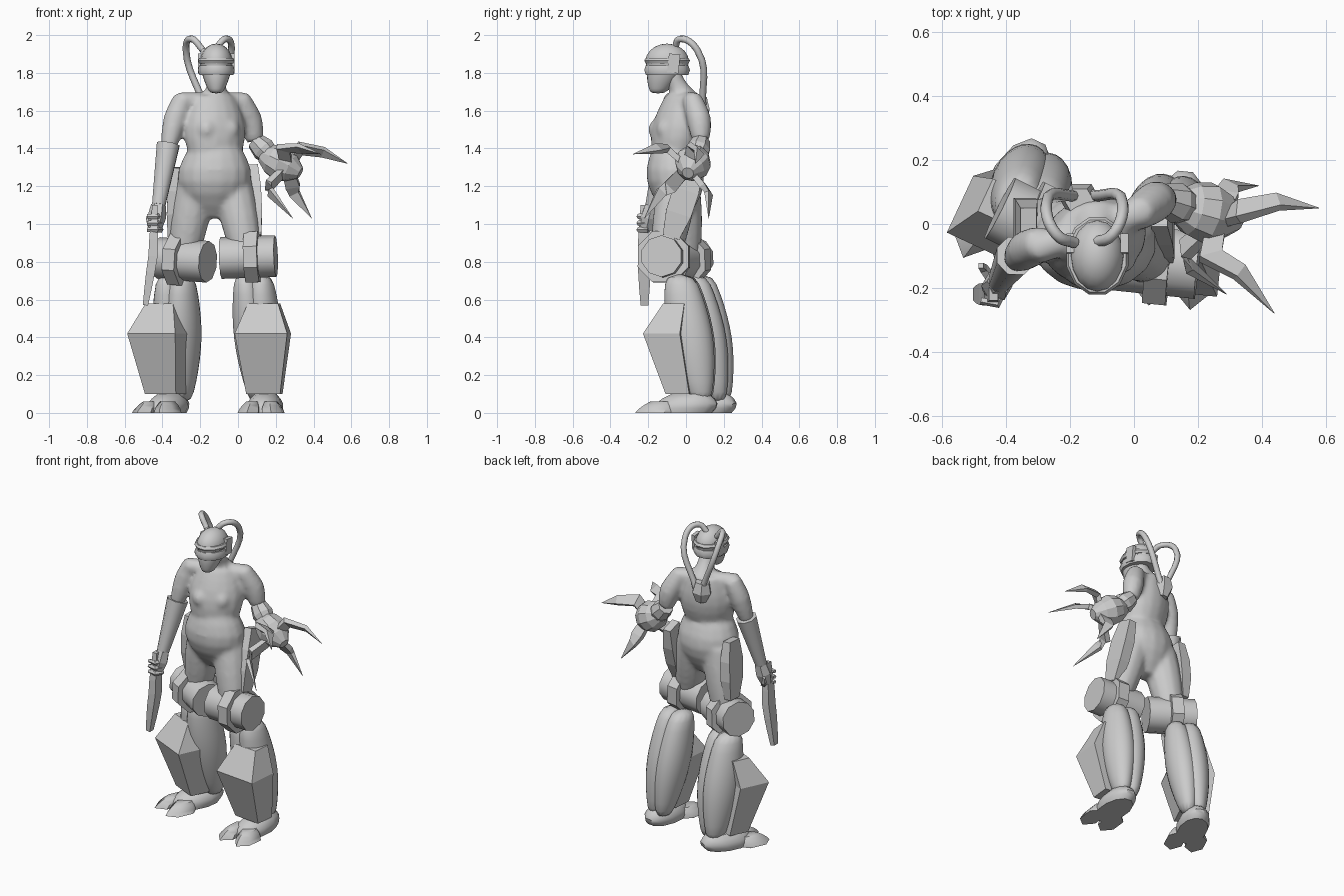
import bpy
import bmesh
from math import sin, cos, pi, radians
from mathutils import Matrix, Vector

if "Cube" in bpy.data.objects:
    bpy.data.objects.remove(bpy.data.objects["Cube"])

shade = (.6, .6, .6, 1)
grey = bpy.data.materials.new("plain grey")
grey.use_nodes = True
grey.diffuse_color = shade
grey.node_tree.nodes["Principled BSDF"].inputs["Base Color"].default_value = shade
UP = Vector((0, 0, 1))
SIDEWAYS = Vector((1, 0, 0))
DEPTH = Vector((0, 1, 0))


def finish(name, bm, style):
    """Turn a bmesh into a named, shaded object."""
    bmesh.ops.recalc_face_normals(bm, faces=bm.faces)
    mesh = bpy.data.meshes.new(name)
    bm.to_mesh(mesh)
    bm.free()
    mesh.materials.append(grey)
    part = bpy.data.objects.new(name, mesh)
    bpy.context.collection.objects.link(part)
    bpy.ops.object.select_all(action="DESELECT")
    part.select_set(True)
    bpy.context.view_layer.objects.active = part
    if style == "soft":
        rounding = part.modifiers.new("rounding", "SUBSURF")
        rounding.levels = rounding.render_levels = 1
        bpy.ops.object.shade_smooth()
    elif style == "edged":
        bpy.ops.object.shade_smooth_by_angle(angle=radians(45))
    return part


def along(path, t):
    """Point at fraction t of a path with evenly weighted corners."""
    spot = t * (len(path) - 1)
    i = min(int(spot), len(path) - 2)
    return Vector(path[i]).lerp(Vector(path[i + 1]), spot - i)


def limb(name, path, start, end, bulge=0, sides=12, steps=6, flat=1,
         across=SIDEWAYS, level=False, style="soft"):
    """Sweep a ring along a path; radius runs start to end, swelling midway."""
    bm = bmesh.new()
    rings = []
    for i in range(steps + 1):
        t = i / steps
        heading = along(path, min(t + 1 / steps, 1)) - along(path, max(t - 1 / steps, 0))
        heading = UP if level else heading.normalized()
        v = (across - heading * across.dot(heading)).normalized()
        u = heading.cross(v)
        radius = (start + (end - start) * t + bulge * sin(pi * t)) / cos(pi / sides)
        turns = [2 * pi * (k + .5) / sides for k in range(sides)]
        rings.append([bm.verts.new(along(path, t) + radius * (u * cos(a) + v * flat * sin(a)))
                      for a in turns])
    for lower, upper in zip(rings, rings[1:]):
        for k in range(sides):
            n = (k + 1) % sides
            bm.faces.new((lower[k], lower[n], upper[n], upper[k]))
    bm.faces.new(rings[0])
    bm.faces.new(rings[-1])
    return finish(name, bm, style)


def ball(name, centre, half_sizes, turn=0, style="edged"):
    """Ellipsoid, turned about the vertical."""
    bm = bmesh.new()
    bmesh.ops.create_uvsphere(bm, u_segments=16, v_segments=10, radius=1)
    frame = Matrix.Translation(centre) @ Matrix.Rotation(turn, 4, "Z")
    bm.transform(frame @ Matrix.Diagonal((*half_sizes, 1)))
    return finish(name, bm, style)


# Body: trunk, shoulders, upper arms and thighs fused into one skin
twist = radians(19)
chest_turn = Matrix.Rotation(twist, 3, "Z")
left_elbow = (.09, .08, 1.44)
trunk = dict(sides=16, flat=.78, level=True, style="raw")
flesh = [
    limb("body", [(-.13, -.04, 1.03), (-.12, -.07, 1.42)], .06, .125, .1, across=DEPTH, **trunk),
    limb("chest", [(-.12, -.07, 1.34), (-.13, -.02, 1.68)], .13, .11, .045,
         across=chest_turn @ DEPTH, **trunk),
    limb("collar", [(-.31, -.08, 1.65), (.03, .04, 1.65)], .048, .048, style="raw"),
    limb("neck", [(-.12, 0, 1.64), (-.11, -.08, 1.8)], .085, .05, -.015, style="raw"),
    limb("right_upper_arm", [(-.29, -.06, 1.67), (-.335, -.08, 1.55), (-.37, -.11, 1.4)],
         .05, .04, .015, style="raw"),
    limb("left_upper_arm", [(.01, .03, 1.67), (.065, .07, 1.55), left_elbow],
         .05, .045, .015, style="raw"),
    limb("right_thigh", [(-.22, -.03, 1.22), (-.29, 0, .82)], .1, .075, .012, style="raw"),
    limb("left_thigh", [(-.03, -.04, 1.22), (.05, -.11, .82)], .1, .075, .012, style="raw")]
for side in (-1, 1):
    flesh.append(ball("breast", Vector((-.11, -.11, 1.5)) + chest_turn @ SIDEWAYS * side * .065,
                      (.058, .07, .065), twist, "raw"))
for part in flesh:
    part.select_set(True)
body = bpy.context.view_layer.objects.active = flesh[0]
bpy.ops.object.join()
fuse = body.modifiers.new("fuse", "REMESH")
fuse.mode = "VOXEL"
fuse.voxel_size = .013
fuse.use_smooth_shade = True
blend = body.modifiers.new("blend", "SMOOTH")
blend.iterations = 8

# Head, helmet and visor
limb("face", [(-.115, -.15, 1.69), (-.115, -.1, 1.85)], .032, .085, .01,
     flat=1.2, across=DEPTH, level=True)
ball("helmet", (-.115, -.1, 1.86), (.085, .115, .095))
for name, low, high, size in (("visor", 1.79, 1.84, .09), ("helmet_brim", 1.85, 1.88, .09)):
    limb(name, [(-.115, -.1, low), (-.115, -.1, high)], size, size, .007, sides=12,
         steps=2, flat=1.25, across=DEPTH, level=True, style="edged")
for x in (-.2, -.03):
    limb("ear_block", [(x, -.07, 1.8), (x, -.06, 1.9)], .03, .03, sides=4, steps=1,
         flat=.4, style="flat")

# Hoses looping from the helmet to a node on the back
limb("back_node", [(-.17, .07, 1.67), (-.16, .07, 1.54)], .04, .03, .02, sides=6,
     steps=2, style="flat")
for side, name in ((-1, "right_hose"), (1, "left_hose")):
    hose = bpy.data.curves.new(name, "CURVE")
    hose.dimensions = "3D"
    hose.bevel_depth = .018
    hose.bevel_resolution = 2
    hose.resolution_u = 6
    spline = hose.splines.new("BEZIER")
    loop = [(.03, -.06, 1.92), (.09, -.03, 1.98), (.12, .06, 1.92), (.02, .09, 1.62)]
    spline.bezier_points.add(len(loop) - 1)
    for knot, (reach, y, z) in zip(spline.bezier_points, loop):
        knot.co = (side * reach - .155, y, z)
        knot.handle_left_type = knot.handle_right_type = "AUTO"
    hose.materials.append(grey)
    bpy.context.collection.objects.link(bpy.data.objects.new(name, hose))

# Right gauntlet and hand
right_wrist = (-.42, -.18, 1.1)
limb("right_gauntlet", [(-.37, -.1, 1.42), right_wrist], .06, .035, sides=8, style="edged")
limb("right_hand", [right_wrist, (-.44, -.21, .97)], .035, .03, .01, sides=6, steps=2,
     style="flat")
for i in range(3):
    z = 1.04 - i * .035
    limb("right_finger", [(-.41, -.2, z), (-.43, -.25, z), (-.48, -.24, z)], .014, .01,
         sides=5, steps=2, across=UP, style="flat")

# Sidearm
limb("gun_body", [(-.44, -.22, 1.1), (-.45, -.22, .83), (-.49, -.22, .57)], .02, .02, .015,
     sides=4, flat=.7, style="flat")
limb("gun_hook", [(-.44, -.18, .97), (-.47, -.14, 1), (-.48, -.13, 1.04)], .014, .008,
     sides=4, steps=2, style="flat")

# Left forearm with ribbed cuff
limb("left_forearm", [left_elbow, (.18, .05, 1.35)], .045, .045, .015, sides=8, steps=2,
     style="flat")
limb("claw_cuff", [(.13, .06, 1.37), (.33, .01, 1.27)], .045, .03, .055, sides=10,
     steps=4, style="flat")

# Claw blades, each cranked at a kink before its tip
palm = (.26, .01, 1.3)
cranks = [[(.33, .04, 1.4), (.45, .07, 1.38), (.58, .05, 1.32)],
          [(.24, -.1, 1.4), (.33, -.15, 1.4), (.44, -.28, 1.37)],
          [(.29, .09, 1.2), (.3, .12, 1.16), (.39, .12, 1.03)],
          [(.16, -.08, 1.2), (.17, -.13, 1.17), (.29, -.22, 1.03)]]
for crank in cranks:
    limb("claw_blade", [palm] + crank, .03, .001, .02, sides=4, steps=3, flat=.45,
         across=DEPTH + UP, style="flat")

# Hip plates and knee drums
plate_form = dict(start=.05, end=.045, bulge=.025, sides=4, steps=3, flat=.5, style="flat")
limb("right_hip_plate", [(-.33, 0, 1.3), (-.35, .02, .93)], **plate_form)
limb("left_hip_plate", [(.08, .04, 1.3), (.1, -.08, .93)], **plate_form)
drums = {"right": [(-.16, -.08, .8), (-.42, .05, .82)],
         "left": [(-.09, -.1, .82), (.2, -.13, .83)]}
for side, axle in drums.items():
    limb(side + "_knee_drum", axle, .105, .105, sides=10, steps=1, across=UP, style="edged")
    band = [along(axle, .45), along(axle, .7)]
    limb(side + "_knee_band", band, .135, .135, sides=8, steps=1, across=UP, style="flat")

# Lower legs: twin calf lobes, faceted greave and cleft foot
for side, out, yaw, knee in (("right", -1, -25, (-.33, .05, 0)), ("left", 1, -6, (.08, -.03, 0))):
    frame = Matrix.Translation(knee) @ Matrix.Rotation(radians(yaw), 4, "Z")
    forward = frame.to_3x3() @ DEPTH

    def place(*points):
        return [frame @ Vector(p) for p in points]

    for s in (-1, 1):
        limb(side + "_calf_lobe", place((s * .04, 0, .74), (s * .03 + out * .04, .12, .05)),
             .06, .04, .045, flat=1.3, across=forward, level=True)
        toe = out * .055 + s * .05
        limb(side + "_toe", place((toe + s * .015, -.12, 0), (toe, -.09, .06)), .055, .03, .005,
             sides=6, steps=3, flat=1.7, across=forward, level=True, style="edged")
    x = out * .06
    limb(side + "_greave", place((x, -.02, .58), (x, -.08, .42), (x, 0, .1)), .08, .09, .055,
         sides=4, steps=2, flat=.7, across=forward, level=True, style="flat")
    limb(side + "_foot", place((x, .02, 0), (x, .06, .1)), .085, .055, .02,
         steps=4, flat=1.8, across=forward, level=True, style="edged")
